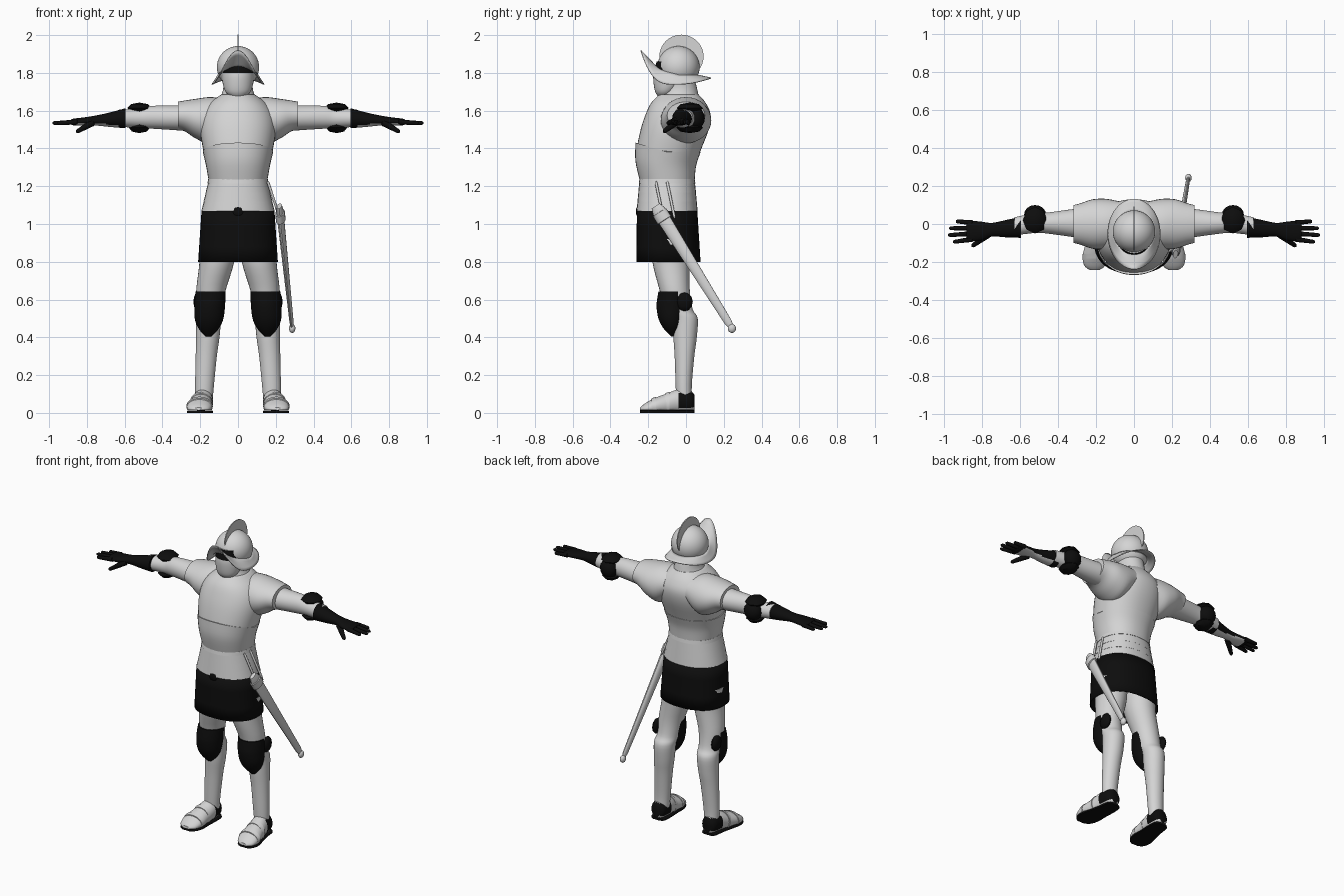
import bpy, bmesh, math
from mathutils import Matrix, Vector

old = bpy.data.objects.get("Cube")
if old:
    bpy.data.objects.remove(old, do_unlink=True)


def material(name, value):
    mat = bpy.data.materials.new(name)
    mat.use_nodes = True
    colour = (value, value, value, 1)
    mat.diffuse_color = colour
    mat.node_tree.nodes["Principled BSDF"].inputs["Base Color"].default_value = colour
    return mat


MATERIALS = [material("pale steel", 0.66), material("black cloth", 0.004)]
STEEL, BLACK = 0, 1


def finish(name, bm, colour=STEEL, mirror=False, thick=0, rule=None, angle=40):
    """Turn a bmesh into a smooth shaded object, optionally mirrored or thickened."""
    bmesh.ops.recalc_face_normals(bm, faces=bm.faces)
    bm.normal_update()
    for face in bm.faces:
        face.material_index = rule(face.calc_center_median(), face.normal) if rule else colour
    mesh = bpy.data.meshes.new(name)
    bm.to_mesh(mesh)
    bm.free()
    for mat in MATERIALS:
        mesh.materials.append(mat)
    obj = bpy.data.objects.new(name, mesh)
    bpy.context.collection.objects.link(obj)
    bpy.ops.object.select_all(action='DESELECT')
    obj.select_set(True)
    bpy.context.view_layer.objects.active = obj
    bpy.ops.object.shade_smooth_by_angle(angle=math.radians(angle))
    if thick:
        solid = obj.modifiers.new("thickness", 'SOLIDIFY')
        solid.thickness = thick
    if mirror:
        mod = obj.modifiers.new("mirror", 'MIRROR')
        mod.use_mirror_merge = False
    return obj


def smooth_rings(rings, steps):
    """Catmull-Rom interpolation between the given rings."""
    out = []
    last = len(rings) - 1
    for i in range(last):
        a, b, c, d = (rings[min(max(k, 0), last)] for k in (i - 1, i, i + 1, i + 2))
        for s in range(steps):
            t = s / steps
            out.append([(2 * q + (r - p) * t + (2 * p - 5 * q + 4 * r - w) * t ** 2
                         + (3 * q - p - 3 * r + w) * t ** 3) / 2
                        for p, q, r, w in zip(a, b, c, d)])
    return out + [list(rings[last])]


def loft(name, rings, axis='z', sides=32, steps=4, power=2.0, cap=True,
         warp=None, matrix=None, **options):
    """Rings are (position on axis, two centre coordinates, two radii)."""
    bm = bmesh.new()
    loops = []
    for pos, u, v, ru, rv in smooth_rings(rings, steps):
        loop = []
        for k in range(sides):
            t = math.tau * k / sides
            c, s = math.cos(t), math.sin(t)
            a = u + ru * math.copysign(abs(c) ** (2 / power), c)
            b = v + rv * math.copysign(abs(s) ** (2 / power), s)
            co = Vector({'x': (pos, a, b), 'y': (a, pos, b), 'z': (a, b, pos)}[axis])
            loop.append(bm.verts.new(warp(co) if warp else co))
        loops.append(loop)
    for lower, upper in zip(loops, loops[1:]):
        for k in range(sides):
            n = (k + 1) % sides
            bm.faces.new((lower[k], lower[n], upper[n], upper[k]))
    if cap:
        bm.faces.new(loops[0])
        bm.faces.new(loops[-1])
    if matrix:
        bm.transform(matrix)
    return finish(name, bm, **options)


def ball(name, centre, radii, segments=24, **options):
    bm = bmesh.new()
    bmesh.ops.create_uvsphere(bm, u_segments=segments, v_segments=segments // 2, radius=1,
                              matrix=Matrix.Translation(centre) @ Matrix.Diagonal((*radii, 1)))
    return finish(name, bm, **options)


def rod(name, start, end, r_start, r_end, flat=1.0, **options):
    """Tapered rod between two points; flat squashes it sideways."""
    start, along = Vector(start), Vector(end) - Vector(start)
    size = along.length
    rings = [(size * f, 0, 0, r * flat, r) for f, r in
             ((0, r_start * 0.7), (0.04, r_start), (0.93, r_end), (1, r_end * 0.5))]
    matrix = Matrix.Translation(start) @ along.to_track_quat('Z', 'Y').to_matrix().to_4x4()
    return loft(name, rings, sides=14, steps=1, matrix=matrix, **options)


# Head and neck, with the shaded eye band under the helmet
loft("head", [(1.672, 0, -.115, .035, .03), (1.7, 0, -.108, .066, .055),
              (1.75, 0, -.09, .082, .082), (1.8, 0, -.08, .085, .092), (1.86, 0, -.07, .083, .085)],
     rule=lambda c, n: BLACK if c.z > 1.8 and c.y < -.08 else STEEL)
loft("neck_guard", [(1.62, 0, -.035, .13, .13), (1.67, 0, -.035, .095, .105),
                    (1.72, 0, -.03, .078, .088), (1.79, 0, -.04, .08, .08)])

# Helmet: bowl, upright comb and sweeping brim
ball("helmet_bowl", (0, -.04, 1.83), (.112, .112, .112), segments=40)
loft("helmet_comb", [(-.003, -.024, 1.887, .117, .115), (.003, -.024, 1.887, .117, .115)],
     axis='x', sides=56, steps=1)


def build_brim(sides=64, rows=5):
    bm = bmesh.new()
    grid = []
    for j in range(rows):
        f = j / (rows - 1)
        row = []
        for k in range(sides):
            t = math.tau * k / sides
            c, s = math.cos(t), math.sin(t)
            inner = Vector((.106 * s, -.04 - .106 * c, 1.79 + .035 * max(c, 0)))
            rise = .18 * c ** 3.5 if c > 0 else .035 * c * c
            outer = Vector((.14 * s, -.052 - .185 * c, 1.74 + rise))
            row.append(bm.verts.new(inner.lerp(outer, f)))
        grid.append(row)
    for a, b in zip(grid, grid[1:]):
        for k in range(sides):
            n = (k + 1) % sides
            bm.faces.new((a[k], a[n], b[n], b[k]))
    finish("helmet_brim", bm, thick=.005)


build_brim()

# Cuirass
loft("cuirass", [(1.235, 0, -.1, .153, .142), (1.31, 0, -.107, .167, .156),
                 (1.39, 0, -.092, .184, .17), (1.5, 0, -.06, .2, .18), (1.58, 0, -.042, .19, .172),
                 (1.64, 0, -.04, .15, .145), (1.685, 0, -.038, .09, .105)], sides=40, power=2.2)


def peak_front(co):
    lift = max(0, -(co.y + .1) / .16) * (co.z - 1.235) / .15
    return co + Vector((0, 0, .05 * lift))


loft("belly_plate", [(1.235, 0, -.1, .156, .146), (1.31, 0, -.107, .17, .161),
                     (1.38, 0, -.095, .186, .172)], sides=40, power=2.2, warp=peak_front)

# Waist lames and belt
loft("waist_belt", [(1.215, 0, -.1, .162, .15), (1.238, 0, -.1, .158, .146)], steps=1, power=2.2)
for i in range(3):
    top, grow = 1.222 - i * .048, i * .011
    loft("waist_lame", [(top - .056, 0, -.1, .172 + grow, .153 + grow * .4),
                        (top, 0, -.1, .157 + grow, .147 + grow * .4)], steps=1, power=2.2)

# Cloth skirt with the rounded front piece
loft("skirt", [(.8, 0, -.093, .211, .17), (1.07, 0, -.1, .193, .16)],
     sides=40, steps=3, power=2.3, cap=False, thick=.006, colour=BLACK)
ball("front_piece_rim", (0, -.2, 1.07), (.072, .058, .064))
ball("front_piece", (0, -.2, 1.066), (.064, .066, .058), colour=BLACK)

# Shoulders and arms
loft("shoulder_plate", [(.08, 0, 1.575, .12, .09), (.15, 0, 1.55, .133, .122),
                        (.22, 0, 1.557, .13, .106), (.28, 0, 1.572, .11, .082),
                        (.318, 0, 1.575, .1, .072)], axis='x', mirror=True)
loft("arm", [(.2, .005, 1.56, .09, .075), (.32, .005, 1.562, .074, .066),
             (.46, .005, 1.565, .055, .06), (.52, .005, 1.56, .052, .052),
             (.63, -.012, 1.56, .048, .045)], axis='x', mirror=True)
ball("elbow_cop", (.522, .05, 1.56), (.058, .05, .058), segments=16, colour=BLACK, mirror=True)
for side, size in ((1, .064), (-1, .056)):
    ball("elbow_wing", (.522, .02, 1.562 + side * .052), (size, .07, .029), segments=8,
         colour=BLACK, mirror=True)


# Gauntlets with a bare metal underside
def gauntlet_rule(c, n):
    return STEEL if n.z < -.7 and .64 < c.x < .86 else BLACK


loft("gauntlet", [(.595, -.017, 1.56, .056, .053), (.68, -.025, 1.552, .045, .038),
                  (.75, -.03, 1.548, .036, .027), (.81, -.037, 1.543, .05, .022),
                  (.87, -.037, 1.54, .054, .018), (.885, -.037, 1.54, .045, .012)],
     axis='x', mirror=True, rule=gauntlet_rule)
for i, tip in enumerate((.94, .975, .982, .955)):
    across = .007 - i * .029
    rod("finger", (.85, across, 1.54), (tip, across * 1.25 + .005, 1.534), .014, .01,
        colour=BLACK, mirror=True)
rod("thumb", (.77, -.055, 1.537), (.855, -.118, 1.487), .019, .011, colour=BLACK, mirror=True)

# Legs
loft("leg", [(.92, .11, -.08, .095, .1), (.8, .112, -.08, .092, .098), (.65, .143, -.06, .078, .08),
             (.55, .15, -.04, .068, .075), (.5, .155, -.006, .066, .068), (.4, .16, -.005, .062, .062),
             (.3, .168, -.008, .056, .052), (.15, .177, -.012, .05, .043), (.07, .18, -.01, .046, .042)],
     mirror=True)
loft("knee_cop", [(.405, .157, -.068, .015, .012), (.45, .155, -.073, .056, .048),
                  (.5, .153, -.078, .076, .068), (.56, .15, -.076, .081, .08),
                  (.6, .148, -.075, .081, .078), (.642, .145, -.07, .08, .076)],
     colour=BLACK, mirror=True)
ball("knee_wing", (.214, -.008, .588), (.022, .044, .05), segments=12, colour=BLACK, mirror=True)

# Feet: upper with dark heel guard, flat dark sole
SOLE = .014
FOOT = [(.045, .185, .055, .025, .04), (.025, .184, .058, .048, .056), (-.04, .187, .06, .055, .064),
        (-.1, .195, .045, .06, .058), (-.17, .203, .032, .068, .045),
        (-.22, .207, .022, .055, .026), (-.243, .208, .018, .025, .01)]


def foot_rule(c, n):
    return BLACK if c.y > -.045 and .03 < c.z < .107 else STEEL


loft("foot", FOOT, axis='y', mirror=True, rule=foot_rule,
     warp=lambda co: Vector((co.x, co.y, max(co.z, SOLE))))
loft("sole", [(y, x, 0, rx, SOLE) for y, x, z, rx, rz in FOOT], axis='y', power=6,
     colour=BLACK, mirror=True, warp=lambda co: Vector((co.x, co.y, max(co.z, 0))))
for y, x, z, rx, rz in FOOT[3:5]:
    loft("toe_lame", [(y - .012, x, z, rx, rz), (y + .012, x, z + .003, rx + .002, rz + .006)],
         axis='y', steps=1, mirror=True, warp=lambda co: Vector((co.x, co.y, max(co.z, SOLE))))

# Sheathed sword at the left hip
rod("scabbard", (.219, -.16, 1.095), (.288, .25, .438), .037, .021, flat=.5)
ball("scabbard_tip", (.287, .243, .447), (.017, .022, .024), segments=16)
rod("scabbard_collar", (.222, -.14, 1.062), (.227, -.112, 1.017), .042, .042, flat=.6)
for y in (-.16, -.1):
    rod("sword_strap", (.158, y, 1.225), (.222, y + .04, 1.03), .007, .007)
